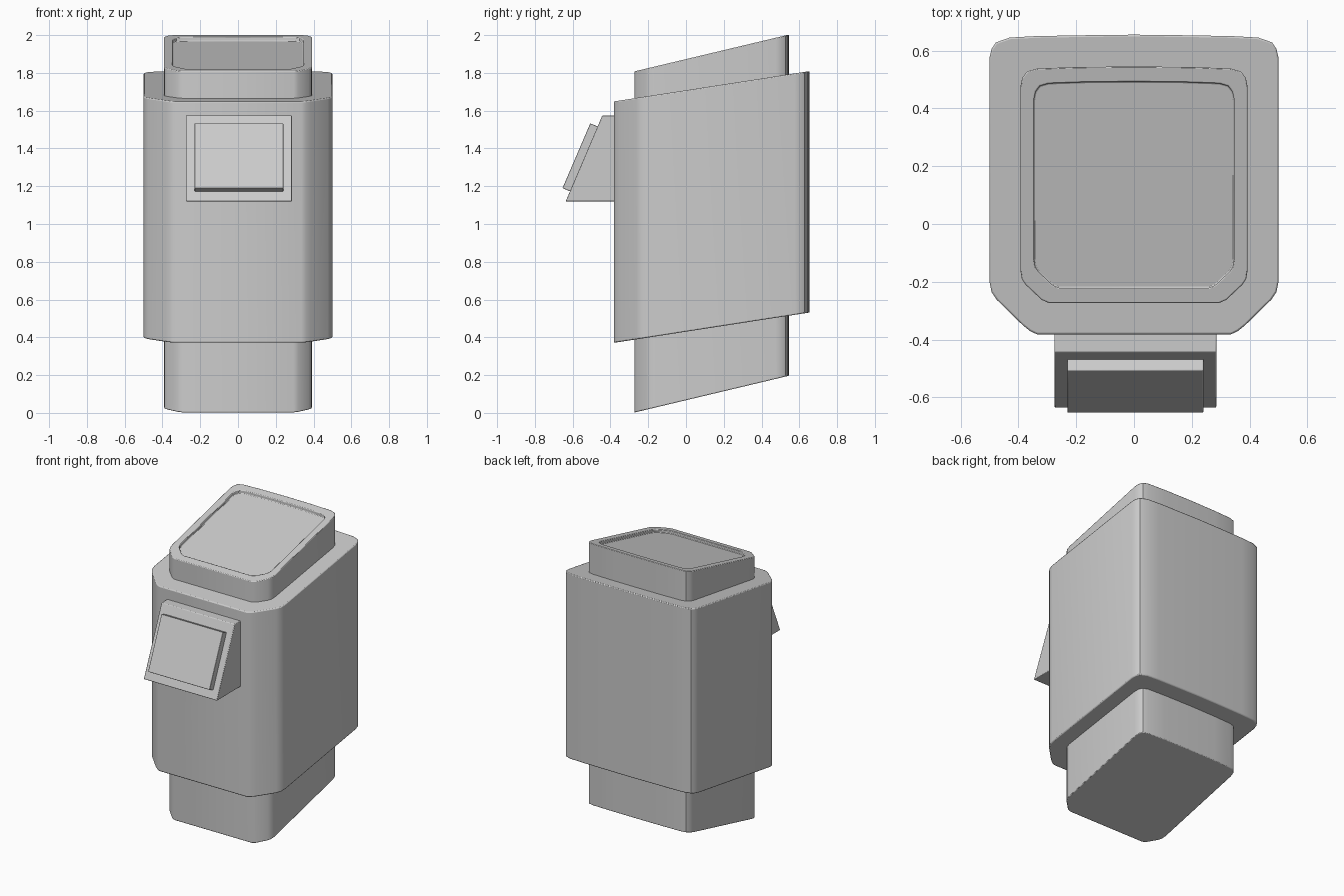
import bpy, bmesh, math

if "Cube" in bpy.data.objects:
    bpy.data.objects.remove(bpy.data.objects["Cube"])


def finish(bm, name, bevel=0.0):
    bmesh.ops.recalc_face_normals(bm, faces=bm.faces)
    me = bpy.data.meshes.new(name)
    bm.to_mesh(me)
    bm.free()
    ob = bpy.data.objects.new(name, me)
    bpy.context.collection.objects.link(ob)
    bpy.ops.object.select_all(action='DESELECT')
    ob.select_set(True)
    bpy.context.view_layer.objects.active = ob
    if bevel:
        m = ob.modifiers.new("soft_edges", 'BEVEL')
        m.width, m.segments = bevel, 2
        m.limit_method, m.angle_limit = 'ANGLE', math.radians(50)
    bpy.ops.object.shade_smooth_by_angle(angle=math.radians(35))
    return ob


def mirrored(half):
    """Close a right-half outline (front to back) across x = 0."""
    return half + [(-x, y) for x, y in reversed(half) if x > 0]


def slanted_prism(name, half, bottom, top, slope, inset=None, depth=0, bevel=0.0):
    """Vertical prism with sloped ends; optional recessed top panel."""
    pts = mirrored(half)
    bm = bmesh.new()
    n = len(pts)
    rings = [[bm.verts.new((x, y, z + slope * y)) for x, y in pts] for z in (bottom, top)]
    if inset:
        for d in (0, depth):
            ring = []
            for x, y in pts:
                ix, iy = x * inset[0], inset[2] + (y - inset[2]) * inset[1]
                ring.append(bm.verts.new((ix, iy, top + slope * iy - d)))
            rings.append(ring)
    for a, b in zip(rings, rings[1:]):
        for i in range(n):
            j = (i + 1) % n
            bm.faces.new((a[i], a[j], b[j], b[i]))
    bm.faces.new(rings[0][::-1])
    bm.faces.new(rings[-1])
    return finish(bm, name, bevel)


def side_prism(name, profile, x0, x1, bevel):
    """Extrude a (y, z) side profile along x."""
    bm = bmesh.new()
    f = bm.faces.new([bm.verts.new((x0, y, z)) for y, z in profile])
    r = bmesh.ops.extrude_face_region(bm, geom=[f])
    verts = [g for g in r['geom'] if isinstance(g, bmesh.types.BMVert)]
    bmesh.ops.translate(bm, verts=verts, vec=(x1 - x0, 0, 0))
    return finish(bm, name, bevel)


# Wide outer casing with chamfered front corners
outer = [(0.335, -0.382), (0.36, -0.37), (0.385, -0.35), (0.475, -0.262),
         (0.493, -0.235), (0.5, -0.2), (0.5, 0.575), (0.493, 0.605), (0.478, 0.628),
         (0.43, 0.645), (0.34, 0.65), (0.17, 0.653), (0.0, 0.655)]
slanted_prism("outer_casing", outer, 0.43, 1.708, 0.155, bevel=0.006)

# Narrow core running through, with a recessed lid panel
core = [(0.295, -0.273), (0.32, -0.262), (0.375, -0.21), (0.388, -0.19),
        (0.393, -0.16), (0.393, 0.475), (0.387, 0.505), (0.37, 0.528),
        (0.335, 0.538), (0.2, 0.543), (0.0, 0.545)]
slanted_prism("inner_core", core, 0.067, 1.873, 0.238,
              inset=(0.88, 0.872, 0.135), depth=0.022, bevel=0.004)

# Wedge control box and its tilted panel on the front
side_prism("control_box", [(-0.36, 1.12), (-0.637, 1.12), (-0.443, 1.575), (-0.36, 1.575)],
           -0.275, 0.285, 0.004)
side_prism("control_panel", [(-0.654, 1.19), (-0.507, 1.533), (-0.46, 1.513), (-0.607, 1.17)],
           -0.23, 0.24, 0.003)
